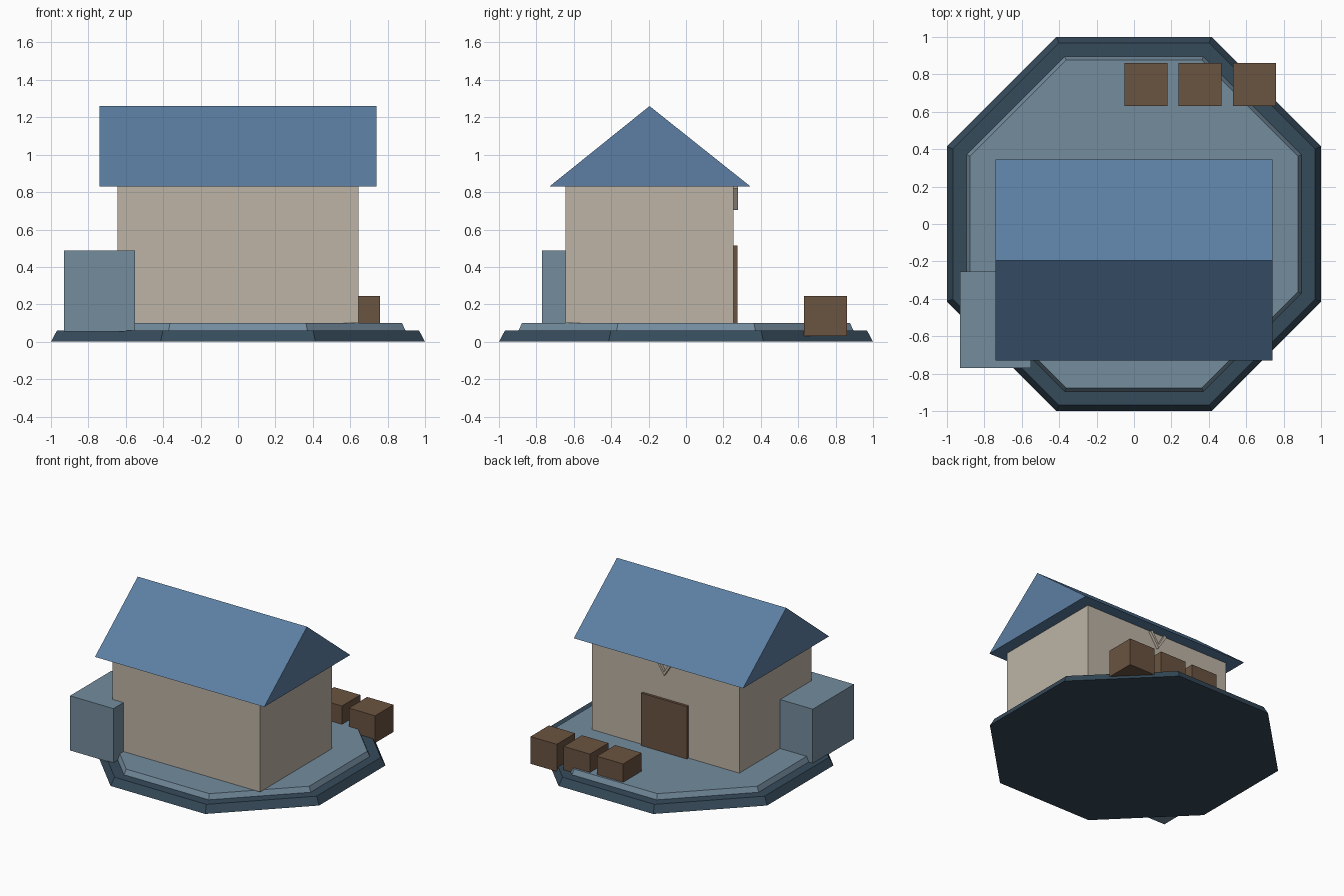
import bpy, bmesh, math
from mathutils import Matrix, Vector

if "Cube" in bpy.data.objects:
    bpy.data.objects.remove(bpy.data.objects["Cube"], do_unlink=True)


def material(name, rgb):
    """Flat material from an sRGB 0-255 colour."""
    def lin(c):
        c /= 255
        return c / 12.92 if c < 0.04045 else ((c + 0.055) / 1.055) ** 2.4
    col = [lin(c) for c in rgb] + [1]
    m = bpy.data.materials.new(name)
    m.use_nodes = True
    m.diffuse_color = col
    m.node_tree.nodes["Principled BSDF"].inputs["Base Color"].default_value = col
    return m


dark_stone = material("dark slate", (54, 75, 91))
pale_stone = material("pale slate", (116, 140, 158))
plaster = material("beige plaster", (189, 180, 165))
roof_blue = material("roof blue", (92, 127, 163))
wood = material("brown wood", (106, 83, 64))


def finish(name, bm, mat):
    bmesh.ops.recalc_face_normals(bm, faces=bm.faces)
    me = bpy.data.meshes.new(name)
    bm.to_mesh(me)
    bm.free()
    me.materials.append(mat)
    ob = bpy.data.objects.new(name, me)
    bpy.context.collection.objects.link(ob)
    return ob


def box(name, xs, ys, zs, mat):
    bm = bmesh.new()
    spans = (xs, ys, zs)
    size = [b - a for a, b in spans]
    mid = [(a + b) / 2 for a, b in spans]
    bmesh.ops.create_cube(bm, size=1, matrix=Matrix.Translation(mid) @ Matrix.Diagonal(size + [1]))
    return finish(name, bm, mat)


def octagon_slab(name, bottom, top, z0, z1, mat):
    """Eight-sided slab; bottom and top are centre-to-flat distances."""
    k = 1 / math.cos(math.pi / 8)
    bm = bmesh.new()
    place = Matrix.Translation((0, 0, (z0 + z1) / 2)) @ Matrix.Rotation(math.pi / 8, 4, "Z")
    bmesh.ops.create_cone(bm, cap_ends=True, segments=8, radius1=bottom * k,
                          radius2=top * k, depth=z1 - z0, matrix=place)
    return finish(name, bm, mat)


def prism(name, outline, direction, mat):
    """Extrude a flat outline along a direction."""
    bm = bmesh.new()
    face = bm.faces.new([bm.verts.new(p) for p in outline])
    ext = bmesh.ops.extrude_face_region(bm, geom=[face], use_keep_orig=True)
    verts = [v for v in ext["geom"] if isinstance(v, bmesh.types.BMVert)]
    bmesh.ops.translate(bm, verts=verts, vec=Vector(direction))
    return finish(name, bm, mat)


# Stepped octagonal base
octagon_slab("base_foundation", 1.0, 0.968, 0, 0.06, dark_stone)
octagon_slab("base_floor", 0.895, 0.877, 0.06, 0.10, pale_stone)

# House body and gabled roof
box("house_walls", (-0.645, 0.645), (-0.645, 0.255), (0.10, 0.83), plaster)
prism("gable_roof", [(-0.74, -0.73, 0.83), (-0.74, 0.345, 0.83), (-0.74, -0.195, 1.26)],
      (1.48, 0, 0), roof_blue)

# Stone block at the front corner
box("corner_block", (-0.93, -0.55), (-0.77, -0.255), (0.055, 0.487), pale_stone)

# Back door
box("back_door", (-0.2, 0.2), (0.25, 0.275), (0.10, 0.515), wood)

# V-shaped ornament above the door
for side, s in (("left", 1), ("right", -1)):
    prism("ornament_arm_" + side,
          [(0, 0.255, 0.705), (s * 0.075, 0.255, 0.82), (s * 0.055, 0.255, 0.83), (0, 0.255, 0.735)],
          (0, 0.022, 0), plaster)

# Row of crates
for i in range(3):
    x = 0.063 + i * 0.29
    box(f"crate_{i + 1}", (x - 0.115, x + 0.115), (0.63, 0.86), (0.03, 0.245), wood)
